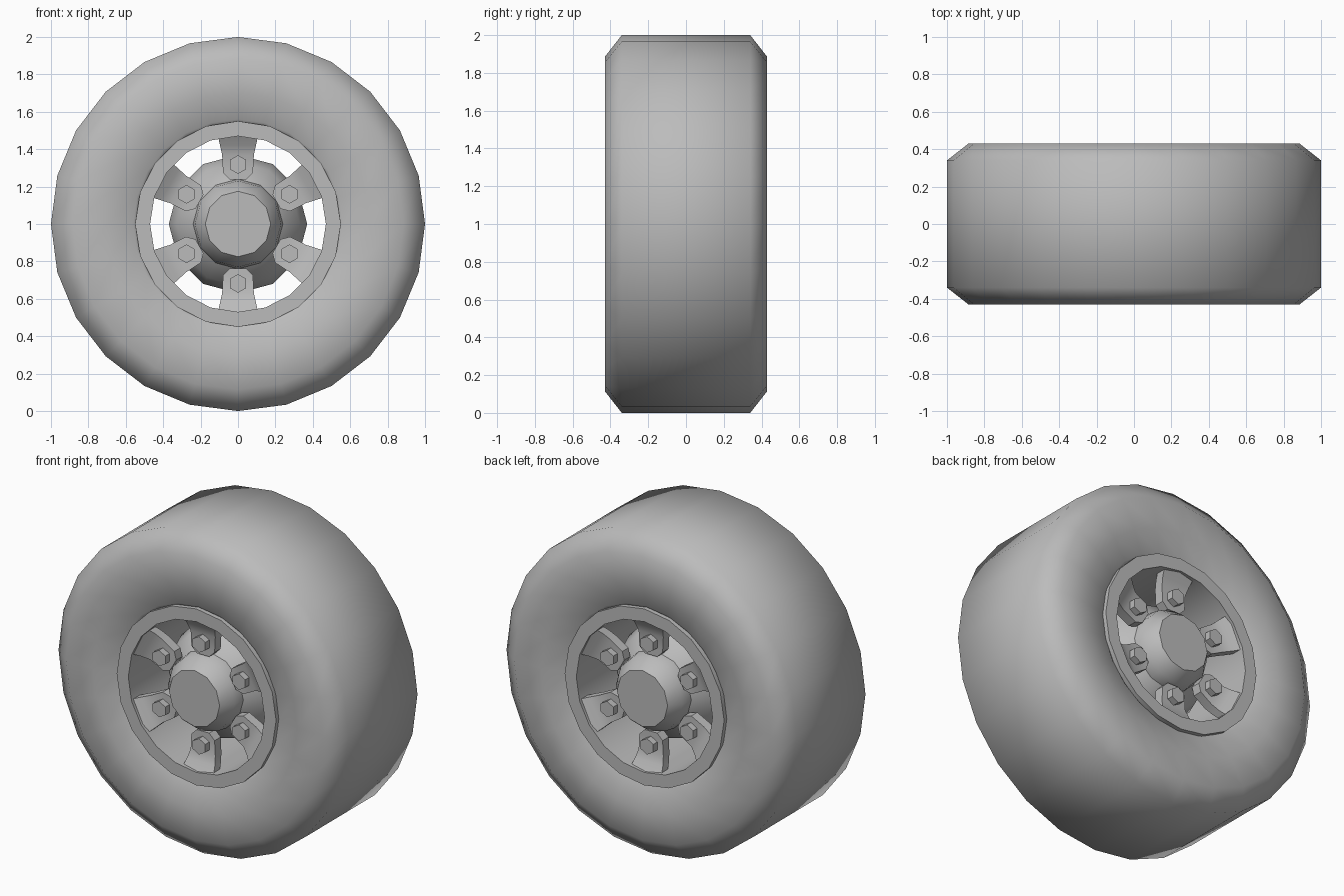
import bpy, bmesh
from math import sin, cos, pi, radians

cube = bpy.data.objects.get("Cube")
if cube:
    bpy.data.objects.remove(cube, do_unlink=True)

grey = bpy.data.materials.new("plain_grey")
grey.use_nodes = True
grey.diffuse_color = (0.5, 0.5, 0.5, 1)
grey.node_tree.nodes["Principled BSDF"].inputs["Base Color"].default_value = (0.5, 0.5, 0.5, 1)

CENTRE = 1.0  # height of the axle


def finish(bm, name, angle):
    """Turn a bmesh into an object, shaded smooth below the given angle."""
    bmesh.ops.recalc_face_normals(bm, faces=bm.faces)
    mesh = bpy.data.meshes.new(name)
    bm.to_mesh(mesh)
    bm.free()
    mesh.materials.append(grey)
    obj = bpy.data.objects.new(name, mesh)
    bpy.context.collection.objects.link(obj)
    obj.location.z = CENTRE
    bpy.ops.object.select_all(action='DESELECT')
    obj.select_set(True)
    bpy.context.view_layer.objects.active = obj
    if angle:
        bpy.ops.object.shade_smooth_by_angle(angle=radians(angle))
    return obj


def lathe(name, half, sides, angle, closed=True):
    """Spin a (radius, depth) half profile, mirrored front to back, about the axle."""
    profile = half + [(r, -d) for r, d in reversed(half)]
    bm = bmesh.new()
    rings = []
    for r, d in profile:
        rings.append([bm.verts.new((r * cos(2 * pi * i / sides), -d, r * sin(2 * pi * i / sides)))
                      for i in range(sides)])
    count = len(rings) if closed else len(rings) - 1
    for k in range(count):
        a, b = rings[k], rings[(k + 1) % len(rings)]
        for i in range(sides):
            j = (i + 1) % sides
            bm.faces.new((a[i], a[j], b[j], b[i]))
    if not closed:
        bm.faces.new(rings[0])
        bm.faces.new(rings[-1])
    return finish(bm, name, angle)


def place(x, depth, r, turn, side):
    """Point at radius r and sideways offset x, turned around the axle."""
    return (x * cos(turn) + r * sin(turn), -side * depth, r * cos(turn) - x * sin(turn))


def spoke(name, turn, side):
    # rows of radius, half width, depth, running from the rounded tip to the rim
    rows = [(0.238, 0.043, 0.345), (0.275, 0.08, 0.345), (0.37, 0.085, 0.345),
            (0.42, 0.096, 0.365), (0.48, 0.109, 0.402)]
    thick = 0.06
    bm = bmesh.new()
    loops = []
    for r, w, d in rows:
        corners = [(-w, d), (w, d), (w, d - thick), (-w, d - thick)]
        loops.append([bm.verts.new(place(x, y, r, turn, side)) for x, y in corners])
    for a, b in zip(loops, loops[1:]):
        for i in range(4):
            j = (i + 1) % 4
            bm.faces.new((a[i], a[j], b[j], b[i]))
    bm.faces.new(loops[0])
    bm.faces.new(loops[-1])
    finish(bm, name, 30)


def bolt(name, turn, side):
    bm = bmesh.new()
    rings = []
    for d in (0.335, 0.385):
        rings.append([bm.verts.new(place(0.05 * sin(k * pi / 3), d, 0.318 + 0.05 * cos(k * pi / 3),
                                         turn, side)) for k in range(6)])
    for i in range(6):
        j = (i + 1) % 6
        bm.faces.new((rings[0][i], rings[0][j], rings[1][j], rings[1][i]))
    for ring in rings:
        bm.faces.new(ring)
    finish(bm, name, 0)


# Tyre with sloped shoulders and a dished sidewall
lathe("tyre", [(0.53, 0.37), (0.56, 0.39), (0.7, 0.424), (0.885, 0.43), (1.0, 0.34)], 24, 180)

# Open rim barrel with a flat lip on both sides
lathe("rim", [(0.47, 0.41), (0.55, 0.41)], 20, 30)
bpy.context.object.name = "rim"

# Hub with bevelled end caps and a wider middle
lathe("hub", [(0.175, 0.43), (0.23, 0.36), (0.24, 0.29), (0.33, 0.21), (0.37, 0.1)], 12, 35,
      closed=False)

# Six spokes and bolts on each side
for side, label in ((1, "front"), (-1, "back")):
    for n in range(6):
        spoke(f"{label}_spoke_{n + 1}", n * pi / 3, side)
        bolt(f"{label}_bolt_{n + 1}", n * pi / 3, side)
